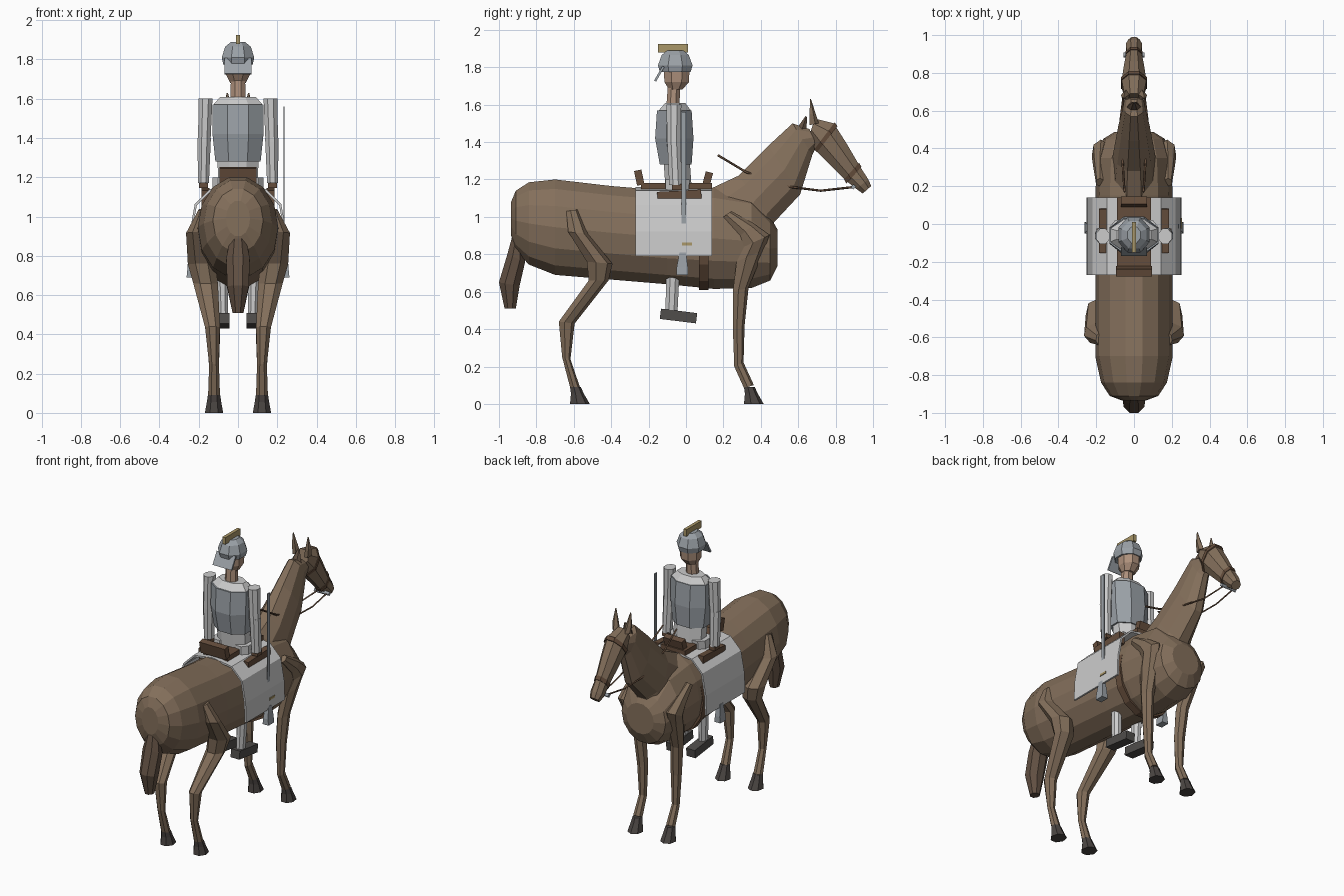
import bpy, bmesh, math
from mathutils import Matrix, Vector


def material(name, rgb):
    m = bpy.data.materials.new(name)
    m.diffuse_color = (*rgb, 1)
    return m


COAT = material("coat", (0.23, 0.16, 0.105))
DARK = material("dark_hair", (0.12, 0.08, 0.055))
LEATHER = material("leather", (0.13, 0.075, 0.045))
HOOF = material("hoof", (0.07, 0.06, 0.055))
SKIN = material("skin", (0.42, 0.28, 0.2))
BRASS = material("brass", (0.4, 0.31, 0.14))
BOOT = material("boot", (0.08, 0.075, 0.07))
STEEL = material("steel", (0.33, 0.36, 0.39))


def finish(name, bm, mat=None, mirror=False):
    bmesh.ops.recalc_face_normals(bm, faces=bm.faces)
    me = bpy.data.meshes.new(name)
    bm.to_mesh(me)
    bm.free()
    ob = bpy.data.objects.new(name, me)
    bpy.context.collection.objects.link(ob)
    if mat:
        me.materials.append(mat)
    if mirror:
        ob.modifiers.new("mirror", 'MIRROR').use_mirror_merge = False
    return ob


def loft(name, rings, mat=None, n=8, mirror=False, phase=0.5):
    """Each ring: y, z of one outline side, y, z of the other, centre x, half width."""
    bm = bmesh.new()
    loops = []
    for y1, z1, y2, z2, x, w in rings:
        c = Vector((x, (y1 + y2) / 2, (z1 + z2) / 2))
        a = Vector((0, (y1 - y2) / 2, (z1 - z2) / 2))
        fit = 1 / math.cos(math.pi / n) if phase else 1
        ring = []
        for i in range(n):
            t = 2 * math.pi * (i + phase) / n
            ring.append(bm.verts.new(c + fit * (a * math.cos(t) + Vector((w * math.sin(t), 0, 0)))))
        loops.append(ring)
    for p, q in zip(loops, loops[1:]):
        for i in range(n):
            j = (i + 1) % n
            bm.faces.new((p[i], p[j], q[j], q[i]))
    bm.faces.new(loops[0])
    bm.faces.new(loops[-1])
    return finish(name, bm, mat, mirror)


def box(name, c, size, mat=None, tilt=0, mirror=False):
    bm = bmesh.new()
    m = (Matrix.Translation(c) @ Matrix.Rotation(math.radians(tilt), 4, 'X')
         @ Matrix.Diagonal((*size, 1)))
    bmesh.ops.create_cube(bm, size=1, matrix=m)
    return finish(name, bm, mat, mirror)


def rod(name, pts, r, mat, mirror=False):
    cu = bpy.data.curves.new(name, 'CURVE')
    cu.dimensions = '3D'
    cu.bevel_depth, cu.bevel_resolution, cu.use_fill_caps = r, 0, True
    sp = cu.splines.new('POLY')
    sp.points.add(len(pts) - 1)
    for p, co in zip(sp.points, pts):
        p.co = (*co, 1)
    cu.materials.append(mat)
    ob = bpy.data.objects.new(name, cu)
    bpy.context.collection.objects.link(ob)
    if mirror:
        ob.modifiers.new("mirror", 'MIRROR').use_mirror_merge = False


# Horse barrel: y, centre z, half height, half width
barrel = [(-.935, .99, .09, .06), (-.91, .98, .16, .125), (-.84, .965, .22, .17),
          (-.70, .945, .255, .20), (-.4, .915, .25, .20), (-.1, .89, .25, .20),
          (.15, .885, .27, .20), (.35, .87, .25, .19), (.45, .83, .17, .16), (.488, .835, .10, .10)]
loft("horse_body", [(y, z + h, y, z - h, 0, w) for y, z, h, w in barrel], COAT, 14)

# Neck, head, ears, forelock
loft("horse_neck", [(.13, 1.15, .44, .80, 0, .12), (.28, 1.22, .47, .97, 0, .105),
                    (.44, 1.38, .61, 1.12, 0, .078), (.57, 1.50, .675, 1.33, 0, .055),
                    (.66, 1.47, .70, 1.38, 0, .045)], COAT, 10)
loft("horse_head", [(.69, 1.525, .66, 1.44, 0, .05), (.79, 1.50, .69, 1.36, 0, .065),
                    (.86, 1.39, .76, 1.29, 0, .055), (.93, 1.27, .86, 1.19, 0, .04),
                    (.975, 1.20, .91, 1.15, 0, .042), (.99, 1.165, .945, 1.125, 0, .03)], COAT, 8)
loft("ear", [(.66, 1.49, .705, 1.50, .042, .018), (.66, 1.55, .69, 1.55, .05, .016),
             (.664, 1.63, .668, 1.63, .055, .003)], COAT, 5, True)
loft("mane_tip", [(.59, 1.47, .645, 1.45, 0, .035), (.64, 1.54, .646, 1.535, 0, .008)], DARK, 6)

# Legs and hooves
loft("front_leg", [(.20, 1.0, .24, 1.03, .18, .02), (.29, .90, .36, .96, .18, .035),
                   (.31, .84, .44, .90, .175, .045), (.27, .76, .41, .82, .16, .043),
                   (.25, .60, .33, .62, .137, .036), (.25, .42, .31, .42, .125, .032),
                   (.258, .20, .305, .22, .122, .022), (.31, .085, .36, .10, .122, .027)],
     COAT, 7, True)
loft("hind_leg", [(-.64, 1.03, -.58, 1.04, .18, .02), (-.63, .92, -.53, .91, .205, .055),
                  (-.53, .76, -.40, .75, .185, .065), (-.52, .66, -.42, .66, .165, .058),
                  (-.68, .44, -.60, .43, .13, .035), (-.662, .25, -.62, .24, .122, .023),
                  (-.62, .09, -.57, .09, .122, .028)], COAT, 7, True)
for name, y in (("front_hoof", .305), ("hind_hoof", -.625)):
    loft(name, [(y + .005, .09, y + .06, .09, .122, .029), (y + .01, .055, y + .075, .055, .122, .034),
                (y + .005, 0, y + .105, 0, .122, .043)], HOOF, 7, True)

# Tail
loft("tail", [(-.92, .93, -.87, .86, 0, .035), (-.955, .80, -.86, .76, 0, .06),
              (-1.0, .65, -.89, .63, 0, .055), (-.97, .51, -.91, .51, 0, .028)], DARK, 8)

# Blanket draped over the back
prof = [(.245, .79), (.24, .92), (.215, 1.06), (.14, 1.135), (0, 1.155)]
prof += [(-x, z) for x, z in prof[-2::-1]]
bm = bmesh.new()
rows = [[bm.verts.new((x, y, z)) for x, z in prof] for y in (-.27, .14)]
for i in range(len(prof) - 1):
    bm.faces.new((rows[0][i], rows[0][i + 1], rows[1][i + 1], rows[1][i]))
blanket = finish("saddle_blanket", bm)
sol = blanket.modifiers.new("thickness", 'SOLIDIFY')
sol.thickness, sol.offset = .012, 0

# Saddle and girth
box("saddle_seat", (0, -.05, 1.16), (.18, .38, .04), LEATHER)
box("cantle", (0, -.25, 1.21), (.19, .04, .08), LEATHER, 12)
box("pommel", (0, .115, 1.20), (.14, .04, .08), LEATHER, -15)
box("saddle_flap", (.165, -.035, 1.10), (.04, .235, .08), LEATHER, 3, True)
loft("girth", [(y, 1.10, y, .61, 0, .208) for y in (.07, .12)], LEATHER, 14)
loft("stirrup", [(-.035, .81, .0, .81, .24, .012), (-.05, .73, .01, .73, .24, .018),
                 (-.05, .69, .01, .69, .24, .022)], STEEL, 4, True)

# Bridle and reins
rod("reins", [(.035, .90, 1.16), (.05, .72, 1.14), (.07, .56, 1.16), (.06, .32, 1.24),
              (.05, .17, 1.33)], .006, LEATHER, True)
rod("bit", [(-.055, .895, 1.16), (.055, .895, 1.16)], .014, STEEL)
loft("noseband", [(.925, 1.29, .845, 1.20, 0, .046), (.938, 1.268, .858, 1.178, 0, .044)], LEATHER, 8)
loft("browband", [(.795, 1.505, .685, 1.36, 0, .069), (.81, 1.485, .70, 1.345, 0, .068)], LEATHER, 8)

# Rider torso
loft("hips", [(-.11, 1.16, .03, 1.16, 0, .10), (-.12, 1.30, .02, 1.30, 0, .105)])
loft("breastplate", [(-.14, 1.28, .03, 1.28, 0, .115), (-.165, 1.42, .04, 1.42, 0, .13),
                     (-.155, 1.57, .03, 1.57, 0, .13)], STEEL)
loft("shoulder_plate", [(-.145, 1.57, .025, 1.57, 0, .125), (-.11, 1.61, -.005, 1.61, 0, .09)])

# Arms and hands
loft("upper_arm", [(-.105, 1.60, -.025, 1.60, .165, .035), (-.10, 1.38, -.03, 1.38, .172, .032)],
     None, 8, True)
loft("forearm", [(-.10, 1.40, -.03, 1.40, .172, .034), (-.09, 1.17, -.02, 1.17, .176, .028)],
     None, 8, True)
box("hand", (.175, -.05, 1.16), (.045, .05, .03), LEATHER, 0, True)

# Rider legs pass down beside the girth
loft("thigh", [(-.11, 1.20, .02, 1.20, .08, .05), (-.11, .70, -.03, .70, .085, .035)], None, 8, True)
loft("shin", [(-.105, .70, -.035, .70, .08, .03), (-.11, .50, -.045, .50, .075, .025)], None, 8, True)
box("boot", (.075, -.04, .47), (.065, .195, .055), BOOT, -7, True)

# Head and helmet
loft("rider_neck", [(-.105, 1.59, -.035, 1.59, 0, .04), (-.095, 1.73, -.03, 1.73, 0, .035)], SKIN)
loft("face", [(-.09, 1.68, -.02, 1.68, 0, .04), (-.115, 1.72, .015, 1.72, 0, .06),
              (-.12, 1.80, .02, 1.80, 0, .065)], SKIN)
loft("helmet", [(-.14, 1.775, .025, 1.775, 0, .075), (-.15, 1.81, .035, 1.81, 0, .083),
                (-.13, 1.865, .015, 1.865, 0, .065), (-.10, 1.89, -.015, 1.89, 0, .035)], STEEL)
box("helmet_crest", (0, -.07, 1.902), (.022, .16, .046), BRASS)
box("neck_guard", (0, -.143, 1.765), (.14, .012, .09), STEEL, -30)

# Sword at the right side
box("sword_blade", (.235, -.012, 1.20), (.006, .025, .72), STEEL)
box("sword_guard", (.242, .005, .855), (.022, .055, .014), BRASS)
box("sword_grip", (.235, -.01, .80), (.018, .02, .1), LEATHER)
